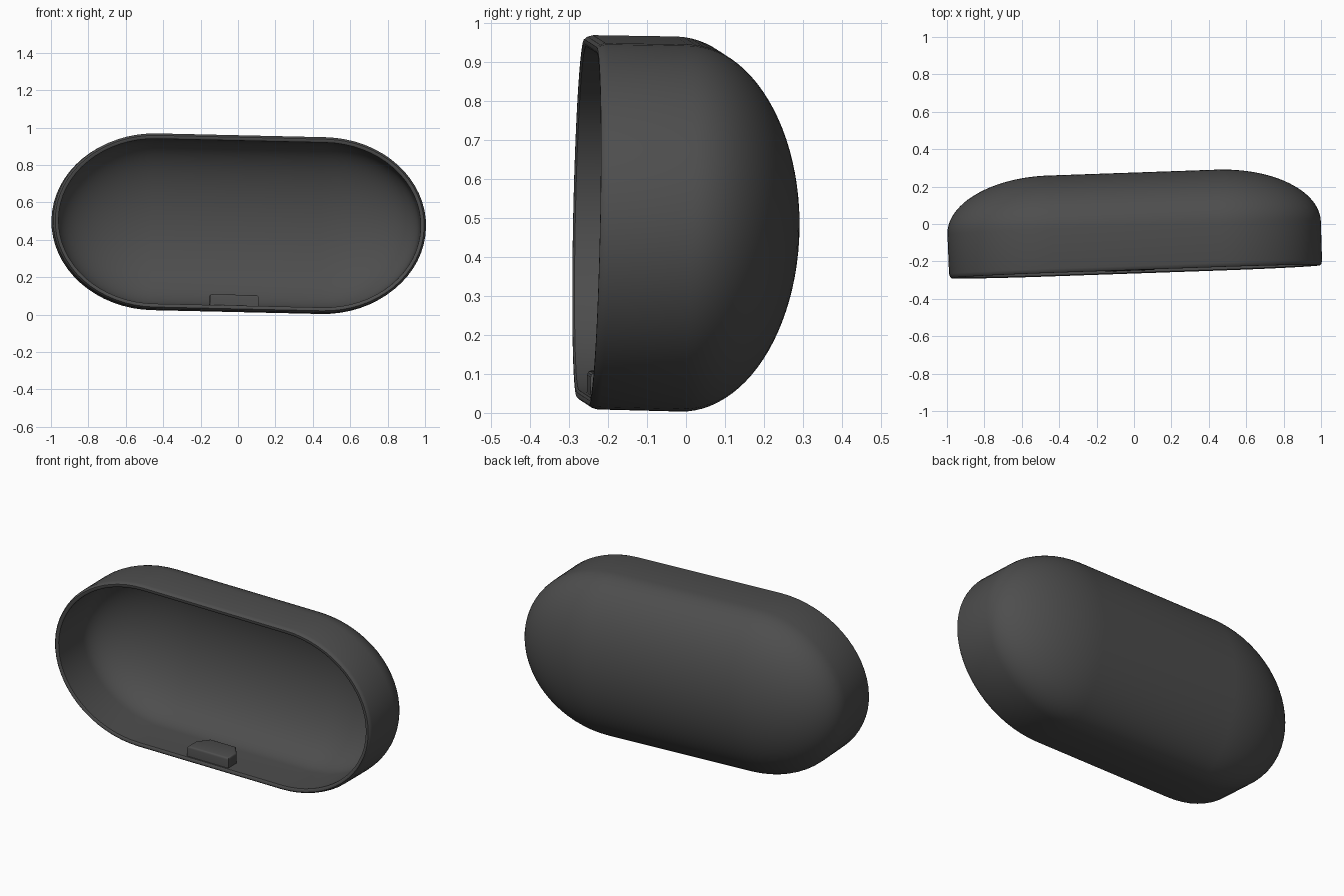
import bpy, bmesh, math
from mathutils import Matrix, Vector

cube = bpy.data.objects.get("Cube")
if cube:
    bpy.data.objects.remove(cube, do_unlink=True)

CORE, RX, RZ = 0.45, 0.549, 0.471   # straight half length and end radii
RIM, DOME, BACK = -0.255, -0.02, 0.275
WALL = 0.03

mat = bpy.data.materials.new("dark grey plastic")
mat.use_nodes = True
colour = (0.075, 0.075, 0.075, 1)
mat.diffuse_color = colour
mat.node_tree.nodes["Principled BSDF"].inputs["Base Color"].default_value = colour

# The whole lid leans slightly on every axis
lean = (Matrix.Translation(Vector((0, 0, 0.484)))
        @ Matrix.Rotation(math.radians(2), 4, 'Z')
        @ Matrix.Rotation(math.radians(1.3), 4, 'Y')
        @ Matrix.Rotation(math.radians(-1.2), 4, 'X'))


def finish(bm, name):
    bmesh.ops.remove_doubles(bm, verts=bm.verts, dist=0.0005)
    bmesh.ops.recalc_face_normals(bm, faces=bm.faces)
    bm.transform(lean)
    mesh = bpy.data.meshes.new(name)
    bm.to_mesh(mesh)
    bm.free()
    obj = bpy.data.objects.new(name, mesh)
    bpy.context.collection.objects.link(obj)
    mesh.materials.append(mat)
    bpy.ops.object.select_all(action='DESELECT')
    obj.select_set(True)
    bpy.context.view_layer.objects.active = obj
    bpy.ops.object.shade_smooth_by_angle(angle=math.radians(40))
    return obj


def oval(bm, y, rx, rz, steps=32):
    """Rounded-end outline lying in the plane at depth y."""
    ring = []
    for side in (1, -1):
        for i in range(steps + 1):
            a = math.pi * (i / steps - 0.5)
            ring.append(bm.verts.new((side * (CORE + rx * math.cos(a)), y,
                                      side * rz * math.sin(a))))
    return ring


def dome(inset, steps=24):
    """Depth and radii from the straight wall to the back."""
    for i in range(steps + 1):
        a = math.pi / 2 * i / steps
        yield (DOME + (BACK - inset - DOME) * math.sin(a),
               (RX - inset) * math.cos(a), (RZ - inset) * math.cos(a))


# Hollow shell: outer dome, rounded rim, inner dome
bm = bmesh.new()
sections = list(dome(0))[::-1]
for y, inset in ((RIM + 0.022, 0.001), (RIM + 0.008, 0.005), (RIM, 0.012),
                 (RIM, 0.024), (RIM + 0.005, WALL)):
    sections.append((y, RX - inset, RZ - inset))
sections += dome(WALL)
rings = [oval(bm, *s) for s in sections]
for a, b in zip(rings, rings[1:]):
    for i in range(len(a)):
        j = (i + 1) % len(a)
        bm.faces.new((a[i], a[j], b[j], b[i]))
finish(bm, "lid_shell")

# Catch tab on the inner lower wall, narrowing toward the back
bm = bmesh.new()
outline = ((-0.13, -0.24), (0.13, -0.24), (0.13, -0.16),
           (0.08, -0.09), (-0.08, -0.09), (-0.13, -0.16))
base = bm.faces.new([bm.verts.new((x - 0.02, y, -0.445)) for x, y in outline])
top = bmesh.ops.extrude_face_region(bm, geom=[base])["geom"]
bmesh.ops.translate(bm, vec=(0, 0, 0.062),
                    verts=[v for v in top if isinstance(v, bmesh.types.BMVert)])
upper = [e for e in bm.edges if all(v.co.z > -0.4 for v in e.verts)]
bmesh.ops.bevel(bm, geom=upper, offset=0.012, segments=3, profile=0.5, affect='EDGES')
finish(bm, "catch_tab")
